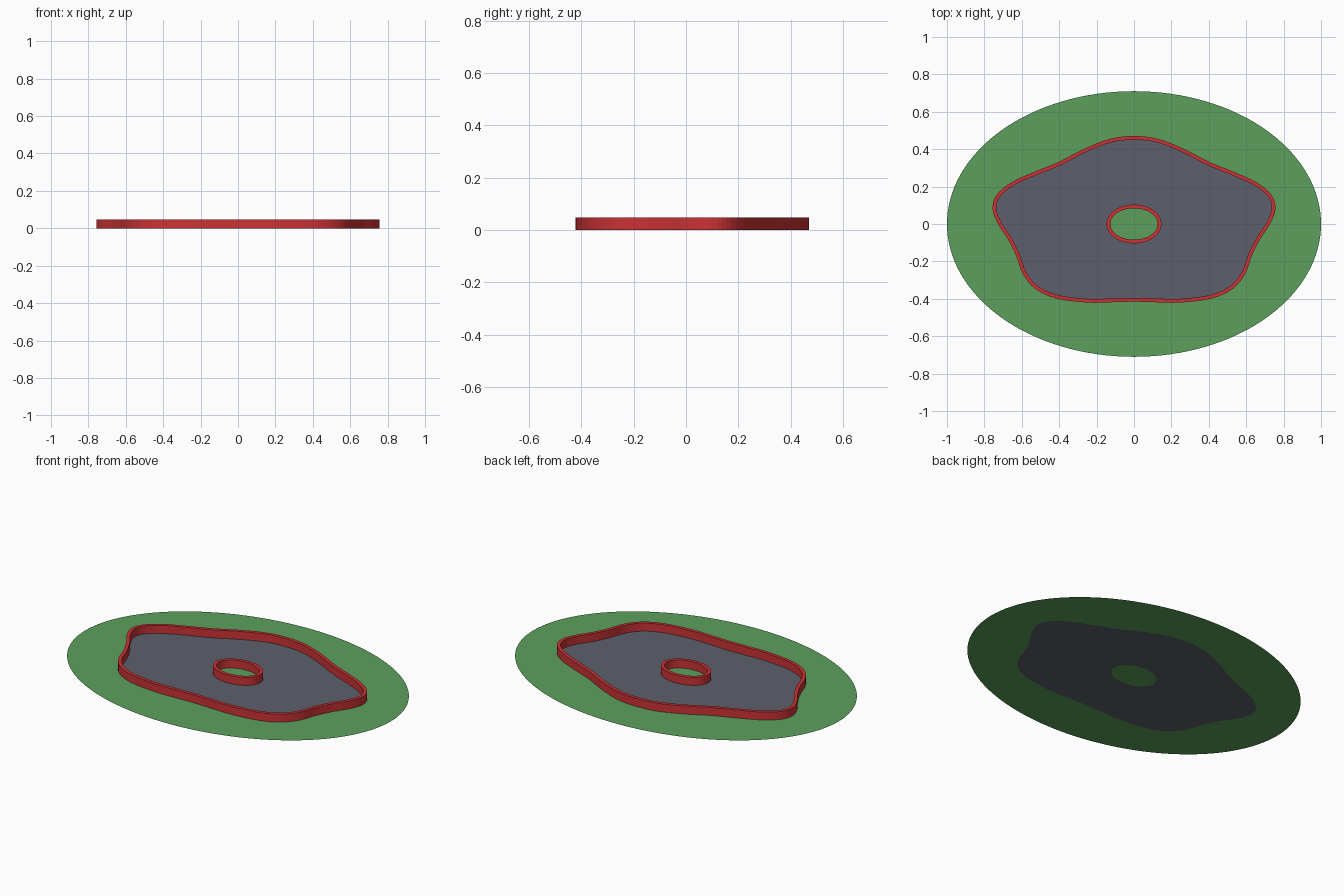
import bpy, bmesh, math
from mathutils import Vector

if "Cube" in bpy.data.objects:
    bpy.data.objects.remove(bpy.data.objects["Cube"])

WALL_H, WALL_T = 0.047, 0.02


def material(name, rgb):
    m = bpy.data.materials.new(name)
    m.diffuse_color = (*rgb, 1)
    m.use_nodes = True
    m.node_tree.nodes["Principled BSDF"].inputs["Base Color"].default_value = m.diffuse_color
    return m


green = material("grass green", (0.107, 0.35, 0.107))
grey = material("asphalt grey", (0.107, 0.117, 0.15))
red = material("barrier red", (0.60, 0.032, 0.036))


def ellipse(a, b, n):
    return [Vector((a * math.cos(2 * math.pi * i / n), b * math.sin(2 * math.pi * i / n)))
            for i in range(n)]


def smooth_loop(pts, steps):
    """Closed Catmull-Rom curve through the points."""
    out, n = [], len(pts)
    for i in range(n):
        p0, p1, p2, p3 = (pts[(i + k) % n] for k in (-1, 0, 1, 2))
        for s in range(steps):
            t = s / steps
            out.append(0.5 * (2 * p1 + (p2 - p0) * t + (2 * p0 - 5 * p1 + 4 * p2 - p3) * t * t
                              + (3 * p1 - p0 - 3 * p2 + p3) * t ** 3))
    return out


def offset(loop, d):
    """Shift a counter-clockwise loop outwards by d."""
    out, n = [], len(loop)
    for i, p in enumerate(loop):
        t = (loop[(i + 1) % n] - loop[i - 1]).normalized()
        out.append(p + Vector((t.y, -t.x)) * d)
    return out


def finish(name, bm, mat):
    me = bpy.data.meshes.new(name)
    bm.to_mesh(me)
    bm.free()
    me.materials.append(mat)
    ob = bpy.data.objects.new(name, me)
    bpy.context.collection.objects.link(ob)


def flat_area(name, loops, mat):
    """Flat sheet on the ground; a second loop cuts a hole."""
    bm = bmesh.new()
    edges = []
    for loop in loops:
        vs = [bm.verts.new((p.x, p.y, 0)) for p in loop]
        edges += [bm.edges.new((vs[i - 1], vs[i])) for i in range(len(vs))]
    if len(loops) == 1:
        bm.faces.new(vs)
    else:
        bmesh.ops.triangle_fill(bm, edges=edges, use_beauty=True, normal=(0, 0, 1))
    for f in bm.faces:
        f.normal_update()
        if f.normal.z < 0:
            f.normal_flip()
    finish(name, bm, mat)


def wall(name, loop, mat):
    """Upright barrier along a loop, open underneath."""
    inner, outer = offset(loop, -WALL_T / 2), offset(loop, WALL_T / 2)
    rings = [(outer, 0), (outer, WALL_H), (inner, WALL_H), (inner, 0)]
    bm = bmesh.new()
    vs = [[bm.verts.new((p.x, p.y, z)) for p in r] for r, z in rings]
    n = len(loop)
    for a, b in zip(vs, vs[1:]):
        for i in range(n):
            j = (i + 1) % n
            bm.faces.new((a[i], a[j], b[j], b[i]))
    finish(name, bm, mat)


# Five-lobed track outline: right half, bottom to top, then mirrored
half = [(0, -.415), (.11, -.418), (.25, -.42), (.42, -.397), (.53, -.345), (.595, -.265),
        (.63, -.17), (.675, -.08), (.727, .0), (.756, .08), (.735, .155), (.655, .223),
        (.53, .28), (.4, .333), (.27, .40), (.13, .455), (0, .47)]
points = [Vector(p) for p in half] + [Vector((-x, y)) for x, y in half[-2:0:-1]]
track_edge = offset(smooth_loop(points, 4), -WALL_T / 2)
island_edge = ellipse(0.137, 0.094, 64)

# Ground areas
flat_area("outer_grass", [ellipse(1.0, 0.71, 128), track_edge], green)
flat_area("track_surface", [track_edge, island_edge], grey)
flat_area("island_grass", [island_edge], green)

# Barriers
wall("outer_barrier", track_edge, red)
wall("island_barrier", island_edge, red)
